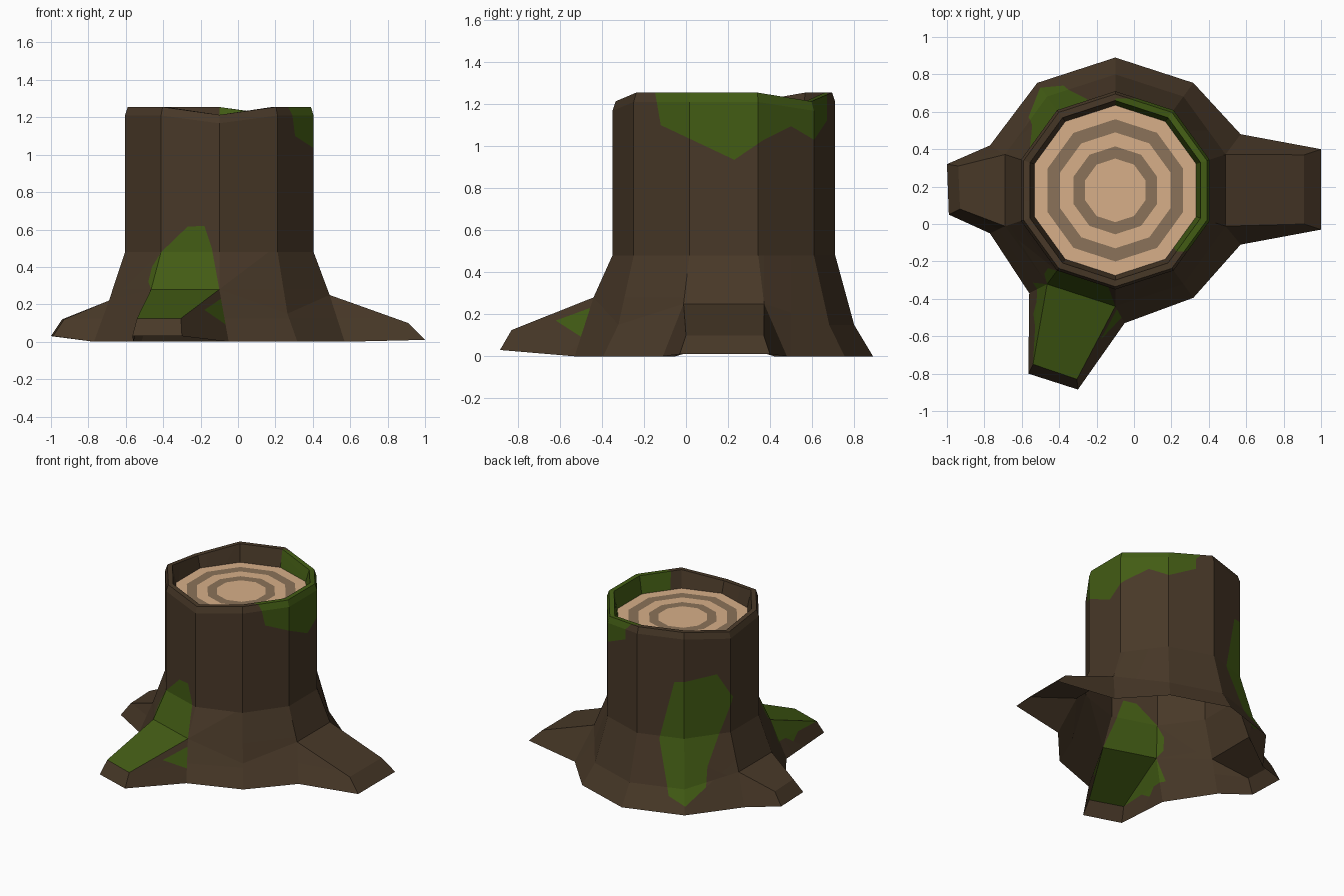
import bpy, bmesh, math
from mathutils import Vector

if "Cube" in bpy.data.objects:
    bpy.data.objects.remove(bpy.data.objects["Cube"])

CX, CY, N = -0.10, 0.18, 10


def material(name, rgb):
    m = bpy.data.materials.new(name)
    m.diffuse_color = (*rgb, 1)
    m.use_nodes = True
    m.node_tree.nodes["Principled BSDF"].inputs["Base Color"].default_value = m.diffuse_color
    return m


def ring_point(k, r, z):
    a = math.radians(-18 + 36 * k)
    return (CX + r * math.cos(a), CY + r * math.sin(a), z)


def ring(bm, r, z):
    return [bm.verts.new(ring_point(k, r, z)) for k in range(N)]


def bridge(bm, lo, hi, skip=()):
    return [bm.faces.new((lo[k], lo[(k + 1) % N], hi[(k + 1) % N], hi[k]))
            for k in range(N) if k not in skip]


def finish(bm, name, mats):
    me = bpy.data.meshes.new(name)
    bm.to_mesh(me)
    bm.free()
    for m in mats:
        me.materials.append(m)
    ob = bpy.data.objects.new(name, me)
    bpy.context.collection.objects.link(ob)
    return ob


def paint_moss(bm, azimuth, outline):
    """Cut a convex (u, z) outline, seen from the azimuth, into the bark."""
    a = math.radians(azimuth)
    out = Vector((math.cos(a), math.sin(a), 0))
    right = Vector((-math.sin(a), math.cos(a), 0))
    for f in bm.faces:
        c = f.calc_center_median() - Vector((CX, CY, 0))
        if f.material_index == 0 and c.dot(out) > 0:
            f.material_index = 2          # candidate
    pts = [right * u + Vector((0, 0, z)) for u, z in outline]
    for p, q in zip(pts, pts[1:] + pts[:1]):
        no = (q - p).cross(out).normalized()
        faces = [f for f in bm.faces if f.material_index == 2]
        geom = list({e for f in faces for e in f.edges}) + faces
        geom += list({v for f in faces for v in f.verts})
        bmesh.ops.bisect_plane(bm, geom=geom, dist=1e-5, plane_co=p, plane_no=no)
        for f in bm.faces:
            if f.material_index == 2 and (f.calc_center_median() - p).dot(no) > 0:
                f.material_index = 0
    for f in bm.faces:
        if f.material_index == 2:
            f.material_index = 1


bark = material("bark", (0.065, 0.040, 0.021))
moss = material("moss", (0.055, 0.107, 0.007))
wood = material("wood", (0.68, 0.43, 0.25))
wood_dark = material("wood_dark", (0.26, 0.17, 0.10))

# Trunk: flared foot, straight shaft, bevelled rim with three shallow dips
bm = bmesh.new()
base, mid = ring(bm, 0.71, 0), ring(bm, 0.62, 0.15)
shaft = [ring(bm, r, z) for r, z in
         ((0.53, 0.48), (0.53, 1.21), (0.515, 1.255), (0.48, 1.255), (0.455, 1.13))]
for rim in shaft[1:4]:
    for k in (2, 5, 8):
        rim[k].co.z -= 0.042

# Roots: first ring index, shoulder height, foot points, upper tip, lower tip
roots = [
    (0, 0.25, ((0.57, -0.11), (0.57, 0.48)),
     ((0.91, 0.0, 0.10), (0.91, 0.37, 0.10)), ((1.0, -0.03, 0.01), (1.0, 0.40, 0.01))),
    (5, 0.22, ((-0.77, 0.42), (-0.77, -0.05)),
     ((-0.94, 0.31, 0.12), (-0.93, 0.08, 0.12)), ((-1.0, 0.32, 0.03), (-0.99, 0.05, 0.03))),
    (7, 0.28, ((-0.56, -0.37), (-0.05, -0.53)),
     ((-0.54, -0.75, 0.125), (-0.305, -0.83, 0.125)),
     ((-0.565, -0.80, 0.03), (-0.30, -0.885, 0.03))),
]
for k, z, feet, top, low in roots:
    for i in (0, 1):
        mid[k + i].co.z = z
        base[k + i].co = (*feet[i], 0)
    ta, tb = (bm.verts.new(p) for p in top)
    la, lb = (bm.verts.new(p) for p in low)
    bm.faces.new((ta, tb, mid[k + 1], mid[k]))
    bm.faces.new((la, lb, tb, ta))
    bm.faces.new((base[k], la, ta, mid[k]))
    bm.faces.new((lb, base[k + 1], mid[k + 1], tb))

bridge(bm, base, mid, skip=[r[0] for r in roots])
rings = [mid] + shaft
for lo, hi in zip(rings, rings[1:]):
    bridge(bm, lo, hi)

# Moss on the front root, the right side of the rim and the back left
paint_moss(bm, -90, [(-0.54, 0.125), (-0.305, 0.125), (-0.10, 0.28), (-0.464, 0.28)])
paint_moss(bm, -90, [(-0.464, 0.28), (-0.10, 0.28), (-0.14, 0.5), (-0.18, 0.62),
                     (-0.27, 0.615), (-0.41, 0.48), (-0.46, 0.40), (-0.48, 0.32)])
paint_moss(bm, 180, [(0.32, 0.28), (0.38, 0.15), (0.48, 0.08), (0.62, 0.17)])
paint_moss(bm, 0, [(-0.155, 1.3), (-0.12, 1.10), (0.23, 0.935), (0.37, 1.03), (0.37, 1.3)])
paint_moss(bm, 0, [(0.37, 1.3), (0.37, 1.03), (0.50, 1.095), (0.50, 1.3)])
paint_moss(bm, 0, [(0.50, 1.3), (0.50, 1.095), (0.61, 1.03), (0.67, 1.12), (0.67, 1.3)])
paint_moss(bm, 126, [(-0.19, 0.46), (0.13, 0.28), (0.245, 0.57), (0.305, 0.73),
                     (0.195, 0.92), (-0.09, 0.89)])
paint_moss(bm, 126, [(-0.02, 0.05), (0.12, 0.15), (0.13, 0.28), (-0.19, 0.46), (-0.13, 0.10)])
finish(bm, "trunk_bark", [bark, moss])

# Cut wood face with growth rings
bm = bmesh.new()
loops = [ring(bm, r, 1.13) for r in (0.455, 0.38, 0.31, 0.235, 0.17)]
for i, (outer, inner) in enumerate(zip(loops, loops[1:])):
    for f in bridge(bm, outer, inner):
        f.material_index = i % 2
bm.faces.new(loops[-1])
finish(bm, "cut_wood", [wood, wood_dark])
